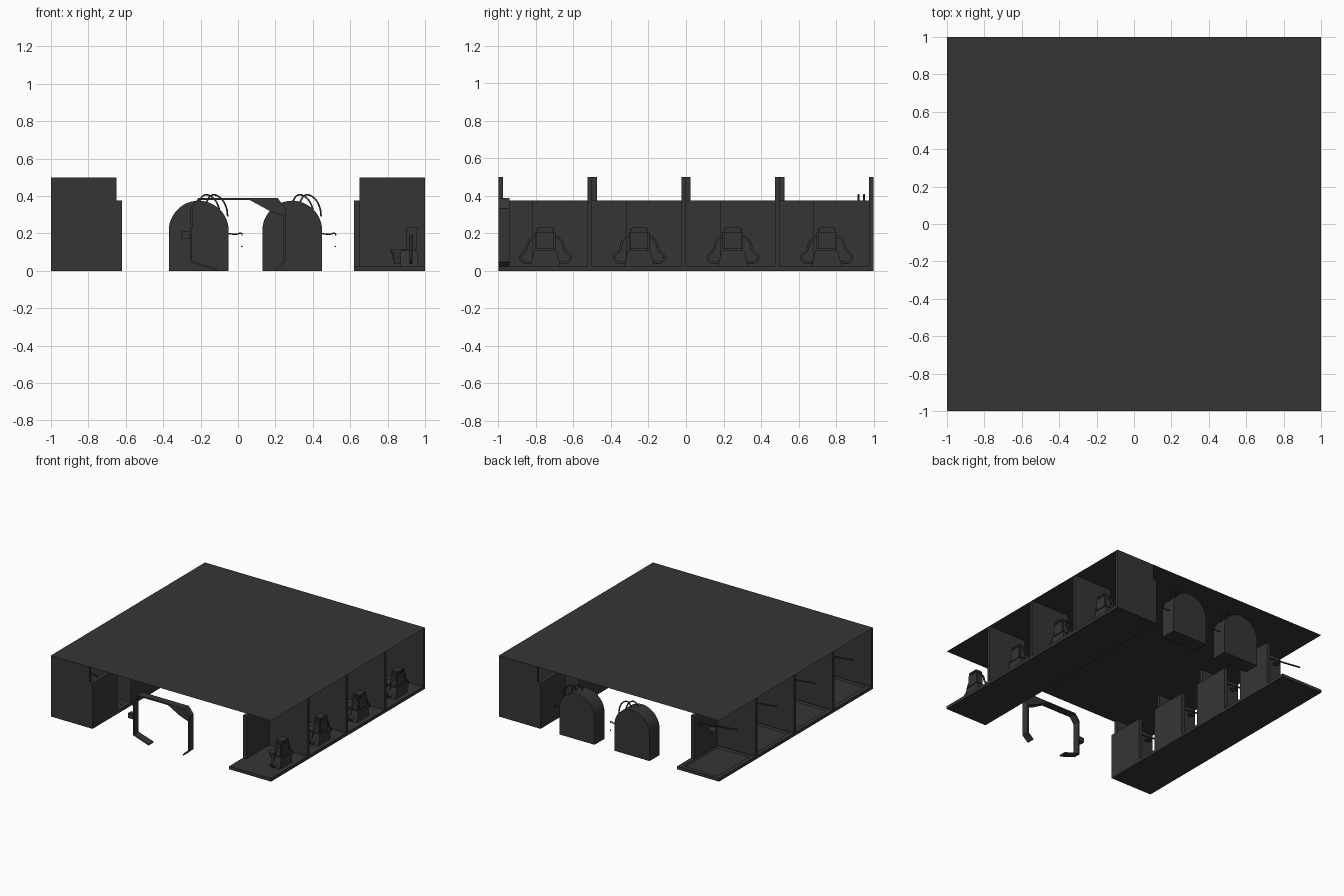
import bpy, bmesh, math
from mathutils import Vector

cube = bpy.data.objects.get("Cube")
if cube:
    bpy.data.objects.remove(cube, do_unlink=True)

mat = bpy.data.materials.new("charcoal grey")
mat.use_nodes = True
GREY = (0.036, 0.036, 0.036, 1)
mat.diffuse_color = GREY
mat.node_tree.nodes["Principled BSDF"].inputs["Base Color"].default_value = GREY


def finish(name, bm):
    bmesh.ops.recalc_face_normals(bm, faces=bm.faces)
    me = bpy.data.meshes.new(name)
    bm.to_mesh(me)
    bm.free()
    me.materials.append(mat)
    ob = bpy.data.objects.new(name, me)
    bpy.context.collection.objects.link(ob)
    return ob


def box(name, x, y, z, taper=1.0, bevel=0.0):
    """Box from ranges; taper scales the top in y."""
    bm = bmesh.new()
    bmesh.ops.create_cube(bm, size=1)
    for v in bm.verts:
        k = taper if v.co.z > 0 else 1
        v.co = Vector((sum(x) / 2 + v.co.x * (x[1] - x[0]),
                       sum(y) / 2 + v.co.y * (y[1] - y[0]) * k,
                       sum(z) / 2 + v.co.z * (z[1] - z[0])))
    if bevel:
        bmesh.ops.bevel(bm, geom=bm.edges[:], offset=bevel, segments=2, affect='EDGES')
    return finish(name, bm)


def extrude_profile(name, pts, y0, y1):
    """Extrude an x-z outline along y."""
    bm = bmesh.new()
    face = bm.faces.new([bm.verts.new((px, y0, pz)) for px, pz in pts])
    res = bmesh.ops.extrude_face_region(bm, geom=[face])
    moved = [g for g in res["geom"] if isinstance(g, bmesh.types.BMVert)]
    bmesh.ops.translate(bm, vec=(0, y1 - y0, 0), verts=moved)
    return finish(name, bm)


def tube(name, pts, r):
    cu = bpy.data.curves.new(name, 'CURVE')
    cu.dimensions = '3D'
    cu.bevel_depth = r
    cu.bevel_resolution = 1
    cu.resolution_u = 5
    cu.use_fill_caps = True
    sp = cu.splines.new('BEZIER')
    sp.bezier_points.add(len(pts) - 1)
    for bp, p in zip(sp.bezier_points, pts):
        bp.co = p
        bp.handle_left_type = bp.handle_right_type = 'AUTO'
    cu.materials.append(mat)
    ob = bpy.data.objects.new(name, cu)
    bpy.context.collection.objects.link(ob)
    return ob


def cone(name, centre, r1, r2, h, sides=16):
    bm = bmesh.new()
    bmesh.ops.create_cone(bm, cap_ends=True, segments=sides, radius1=r1, radius2=r2, depth=h)
    bmesh.ops.translate(bm, vec=centre, verts=bm.verts)
    return finish(name, bm)


# Flat roof sheet
bm = bmesh.new()
bmesh.ops.create_grid(bm, x_segments=1, y_segments=1, size=1)
bmesh.ops.translate(bm, vec=(0, 0, 0.5), verts=bm.verts)
finish("roof", bm)


# Two rows of cubicles, each the half-turn of the other
def span(s, a, b):
    return tuple(sorted((s * a, s * b)))


for s, row in ((1, "toilet"), (-1, "shower")):
    for k in range(4):
        y = -1 + 0.5 * k
        base = box(row + "_floor", span(s, 0.62, 1), span(s, y, y + 0.5), (0, 0.025))
        box(row + "_partition", span(s, 0.65, 1), span(s, y + 0.475, y + 0.5), (0.025, 0.5))
        box(row + "_front_panel", span(s, 0.62, 0.65), span(s, y + 0.18, y + 0.5), (0.025, 0.375))
        if s < 0:
            # Sunken shower tray
            bm = bmesh.new()
            bm.from_mesh(base.data)
            top = max(bm.faces, key=lambda f: f.calc_center_median().z)
            bmesh.ops.inset_individual(bm, faces=[top], thickness=0.05)
            bmesh.ops.inset_individual(bm, faces=[top], thickness=0.012, depth=-0.012)
            bm.to_mesh(base.data)
            bm.free()


# Toilets facing inward
def toilet(y):
    box("toilet_body", (0.87, 0.96), (y - 0.08, y + 0.08), (0.025, 0.11), taper=0.75)
    box("toilet_tank", (0.898, 0.957), (y - 0.055, y + 0.055), (0.11, 0.215), bevel=0.008)
    box("toilet_tank_lid", (0.895, 0.96), (y - 0.045, y + 0.045), (0.212, 0.235), bevel=0.006)
    cone("toilet_bowl", (0.856, y, 0.07), 0.022, 0.036, 0.06)
    cone("toilet_seat", (0.855, y, 0.107), 0.042, 0.042, 0.014)
    for d in (-1, 1):
        tube("toilet_pipe", [(0.925, y + d * a, z) for a, z in
             ((0.05, 0.19), (0.085, 0.165), (0.105, 0.11), (0.135, 0.075), (0.11, 0.045), (0.07, 0.05))], 0.007)


# Shower arms with heads
def shower(y):
    tube("shower_arm", [(-0.64, y, 0.29), (-0.82, y, 0.31), (-1, y, 0.33)], 0.006)
    cone("shower_head", (-0.77, y, 0.285), 0.03, 0.012, 0.025)
    box("shower_valve", (-0.66, -0.645), (y - 0.02, y + 0.02), (0.27, 0.31))


for k in range(4):
    toilet(-0.75 + 0.5 * k)
    shower(-0.75 + 0.5 * k)

# Two arched cabinets at the back
for cx in (-0.21, 0.29):
    arc = [(cx + 0.16 * math.cos(math.pi * i / 24), 0.215 + 0.16 * math.sin(math.pi * i / 24))
           for i in range(25)]
    cab = extrude_profile("arched_cabinet", [(cx + 0.16, 0)] + arc + [(cx - 0.16, 0)], 0.87, 1)
    for o in bpy.context.selected_objects:
        o.select_set(False)
    cab.select_set(True)
    bpy.context.view_layer.objects.active = cab
    bpy.ops.object.shade_smooth_by_angle(angle=math.radians(30))
    # Hoses looping over the top
    for dx, y in ((0, 0.92), (0.04, 0.95)):
        tube("cabinet_hose", [(cx + a + dx, y, z) for a, z in
             ((0, 0.365), (0.03, 0.405), (0.07, 0.395), (0.105, 0.345), (0.115, 0.29))], 0.005)
    # Side tap and knob
    tube("cabinet_tap", [(cx + a, 0.95, z) for a, z in
         ((0.155, 0.2), (0.2, 0.195), (0.23, 0.2), (0.232, 0.19))], 0.004)
    cone("cabinet_knob", (cx + 0.23, 0.95, 0.13), 0.004, 0.004, 0.006, 8)

# Bent-strip gateway at the front
path = [Vector(p) for p in ((-0.11, 0.005), (-0.25, 0.05), (-0.25, 0.33), (-0.21, 0.383),
                            (0.21, 0.383), (0.25, 0.33), (0.25, 0.05), (0.2, 0.005))]
bm = bmesh.new()
rows = [[bm.verts.new((p.x, y, p.y)) for y in (-1, -0.94)] for p in path]
for a, b in zip(rows, rows[1:]):
    bm.faces.new((a[0], b[0], b[1], a[1]))
gate = finish("gateway_strip", bm)
sol = gate.modifiers.new("thickness", 'SOLIDIFY')
sol.thickness = 0.012
sol.offset = 0
extrude_profile("gateway_gusset", [(0.06, 0.38), (0.21, 0.383), (0.255, 0.33), (0.255, 0.29), (0.17, 0.32)],
                -1, -0.94)
box("gateway_switch", (-0.305, -0.256), (-0.99, -0.95), (0.17, 0.21))
